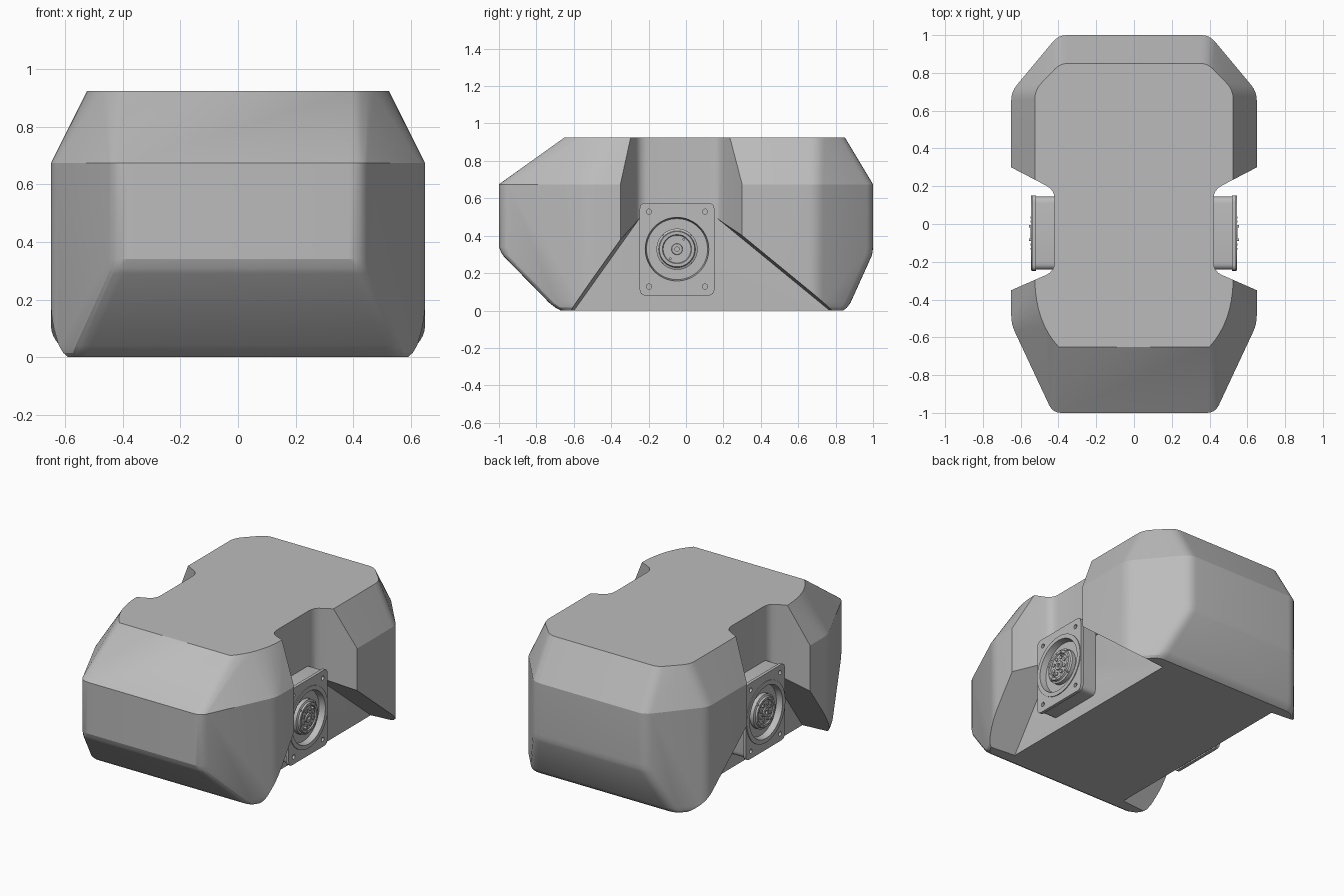
import bpy, bmesh, math
from mathutils import Matrix, Vector

if "Cube" in bpy.data.objects:
    bpy.data.objects.remove(bpy.data.objects["Cube"], do_unlink=True)

grey = bpy.data.materials.new("plain grey")
grey.use_nodes = True
colour = (0.5, 0.5, 0.5, 1)
grey.diffuse_color = colour
grey.node_tree.nodes["Principled BSDF"].inputs["Base Color"].default_value = colour

CY, CZ = -0.048, 0.328      # motor axis


def fillet(points, d, steps=4, closed=True):
    """Round every corner of a flat outline; d is one size or one per corner."""
    out = []
    sizes = d if isinstance(d, list) else [d] * len(points)
    for i, p in enumerate(points):
        p = Vector(p)
        a, b = Vector(points[i - 1]), Vector(points[(i + 1) % len(points)])
        s = p + (a - p).normalized() * sizes[i]
        e = p + (b - p).normalized() * sizes[i]
        for k in range(steps + 1):
            t = k / steps
            out.append(s * (1 - t) ** 2 + p * 2 * t * (1 - t) + e * t * t)
    return out


def add_object(name, bm):
    mesh = bpy.data.meshes.new(name)
    bmesh.ops.recalc_face_normals(bm, faces=bm.faces[:])
    bm.to_mesh(mesh)
    bm.free()
    mesh.materials.append(grey)
    obj = bpy.data.objects.new(name, mesh)
    bpy.context.collection.objects.link(obj)
    return obj


def hull(name, points):
    bm = bmesh.new()
    for p in points:
        bm.verts.new(p)
    bmesh.ops.convex_hull(bm, input=bm.verts[:])
    loose = [v for v in bm.verts if not v.link_faces]
    bmesh.ops.delete(bm, geom=loose, context='VERTS')
    bmesh.ops.dissolve_limit(bm, angle_limit=0.01, verts=bm.verts[:], edges=bm.edges[:])
    return add_object(name, bm)


def cylinder(bm, y, z, r, x0, x1, sides=20):
    m = Matrix.Translation(((x0 + x1) / 2, y, z)) @ Matrix.Rotation(math.pi / 2, 4, 'Y')
    bmesh.ops.create_cone(bm, cap_ends=True, segments=sides, radius1=r, radius2=r,
                          depth=x1 - x0, matrix=m)


def mirror(obj):
    obj.modifiers.new("mirror", 'MIRROR')


def cut(obj, cutter):
    mod = obj.modifiers.new("cut", 'BOOLEAN')
    mod.operation, mod.solver, mod.object = 'DIFFERENCE', 'EXACT', cutter
    cutter.hide_render = True


def finish(obj, angle):
    """Bake the modifiers and smooth the shallow edges."""
    dg = bpy.context.evaluated_depsgraph_get()
    baked = bpy.data.meshes.new_from_object(obj.evaluated_get(dg))
    obj.modifiers.clear()
    obj.data = baked
    bpy.ops.object.select_all(action='DESELECT')
    obj.select_set(True)
    bpy.context.view_layer.objects.active = obj
    bpy.ops.object.shade_smooth_by_angle(angle=math.radians(angle))


# Hull-shaped body: stacked outlines
def outline(front, back, inset):
    xf = min(0.65, 0.43 + (front + 1) * 0.468) - inset
    xb = min(0.65, 0.40 + (1 - back) * 0.833) - inset
    side = 0.65 - inset
    half = [(xf, front), (side, -0.53), (side, 0.70), (xb, back)]
    return fillet(half + [(-x, y) for x, y in reversed(half)], 0.045)


levels = [(0, -0.67, 0.84, 0.02), (0.015, -0.697, 0.86, 0.007), (0.04, -0.73, 0.879, 0),
          (0.29, -0.975, 0.992, 0), (0.31, -0.988, 0.997, 0), (0.34, -1, 1, 0),
          (0.675, -1, 1, 0)]
body_points = [(p.x, p.y, z) for z, f, b, inset in levels for p in outline(f, b, inset)]
top = [(0.40, -0.65), (0.52, -0.52), (0.525, -0.30)]
for k in range(9):
    t = k / 8
    p = sum((Vector(q) * w for q, w in zip(top, ((1 - t) ** 2, 2 * t * (1 - t), t * t))),
            Vector((0, 0)))
    body_points += [(p.x, p.y, 0.925), (-p.x, p.y, 0.925)]
for p in fillet([(0.525, 0), (0.525, 0.71), (0.39, 0.85), (0, 0.85)], [0, 0.05, 0.04, 0]):
    body_points += [(p.x, p.y, 0.925), (-p.x, p.y, 0.925)]
body = hull("body", body_points)

# Side notches and the flared recess below them
notch = fillet([(0.42, -0.25), (0.42, 0.18), (0.9, 0.43), (0.9, -0.46)], [0.05, 0.05, 0, 0])
notch_cutter = hull("notch_cutter", [(p.x, p.y, z) for p in notch for z in (0.3, 1.1)])
arch_points = []
for x, grow in ((0.421, 0), (0.9, 0.045)):
    arch_points += [(x, -0.25 - grow, 0.49), (x, 0.17 + grow, 0.49),
                    (x, 0.89 + grow, -0.1), (x, -0.67 - grow, -0.1)]
arch_cutter = hull("arch_cutter", arch_points)
for cutter in (notch_cutter, arch_cutter):
    mirror(cutter)
    cut(body, cutter)


# Motor housing and mounting flange
def rounded_box(name, half_y, half_z, x0, x1):
    corners = [(-half_y, -half_z), (half_y, -half_z), (half_y, half_z), (-half_y, half_z)]
    ring = fillet(corners, 0.035)
    return hull(name, [(x, CY + p.x, CZ + p.y) for p in ring for x in (x0, x1)])


housing = rounded_box("motor_housing", 0.193, 0.24, 0.40, 0.52)
flange = rounded_box("motor_flange", 0.2, 0.248, 0.52, 0.54)

bm = bmesh.new()
cylinder(bm, CY, CZ, 0.183, 0.49, 0.7, 64)
for sy in (-1, 1):
    for sz in (-1, 1):
        cylinder(bm, CY + sy * 0.15, CZ + sz * 0.2, 0.014, 0.51, 0.7)
bore_cutter = add_object("bore_cutter", bm)
mirror(bore_cutter)
for part in (housing, flange):
    mirror(part)
    cut(part, bore_cutter)

# Turned rim, dish and hub
profile = [(0.198, 0.535), (0.198, 0.545), (0.170, 0.545), (0.163, 0.505), (0.110, 0.505),
           (0.110, 0.530), (0.098, 0.535), (0.094, 0.546), (0.078, 0.546), (0.074, 0.539),
           (0.030, 0.539), (0.028, 0.547), (0.012, 0.547), (0.012, 0.535), (0, 0.535)]
bm = bmesh.new()
verts = [bm.verts.new((x, CY, CZ + r)) for r, x in profile]
edges = [bm.edges.new(pair) for pair in zip(verts, verts[1:])]
bmesh.ops.spin(bm, geom=verts + edges, cent=(0, CY, CZ), axis=(1, 0, 0),
               angle=math.tau, steps=64)
bmesh.ops.remove_doubles(bm, verts=bm.verts[:], dist=0.0001)
hub = add_object("motor_hub", bm)
mirror(hub)

# Bolts and pins on the hub
bm = bmesh.new()
for count, radius, size, x1 in ((8, 0.052, 0.011, 0.545), (12, 0.086, 0.005, 0.549),
                                (4, 0.104, 0.005, 0.542)):
    for i in range(count):
        a = math.tau * (i + 0.5) / count
        cylinder(bm, CY + radius * math.cos(a), CZ + radius * math.sin(a), size, 0.52, x1, 12)
for sy in (-1, 1):
    cylinder(bm, CY + sy * 0.036, CZ + sy * 0.052, 0.007, 0.52, 0.557, 12)
bolts = add_object("motor_bolts", bm)
mirror(bolts)

for obj, angle in ((body, 19), (housing, 30), (flange, 30), (hub, 30), (bolts, 40)):
    finish(obj, angle)
for cutter in (notch_cutter, arch_cutter, bore_cutter):
    bpy.data.objects.remove(cutter, do_unlink=True)
